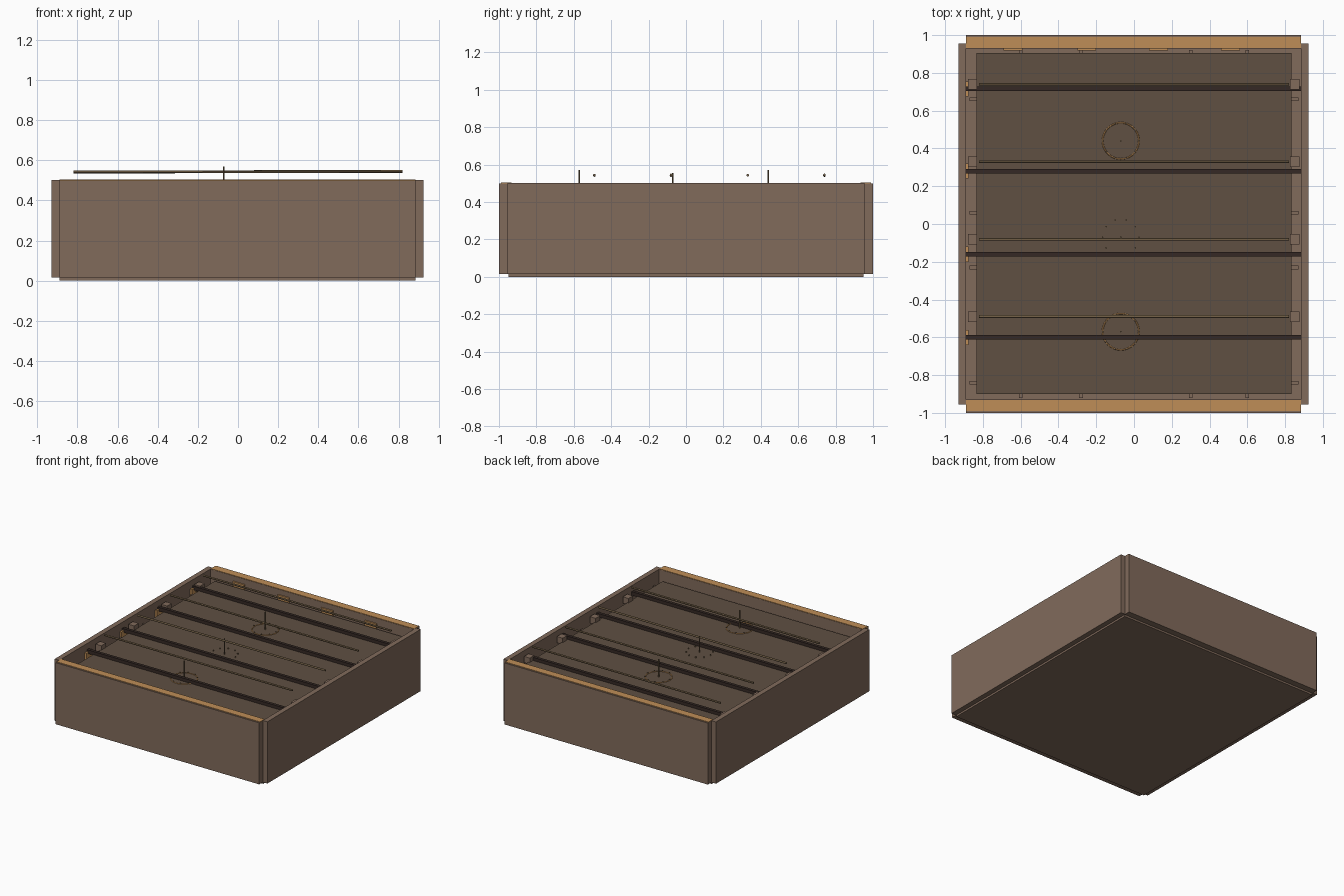
import bpy
import math
import random

if "Cube" in bpy.data.objects:
    bpy.data.objects.remove(bpy.data.objects["Cube"])

random.seed(4)


def material(name, rgb):
    m = bpy.data.materials.new(name)
    m.diffuse_color = (*rgb, 1)
    m.use_nodes = True
    m.node_tree.nodes["Principled BSDF"].inputs["Base Color"].default_value = m.diffuse_color
    return m


WALL = material("brown board", (0.22, 0.145, 0.105))
WOOD = material("cut timber", (0.52, 0.27, 0.095))
DARK = material("dark slat", (0.035, 0.022, 0.018))
SOIL = material("earth", (0.115, 0.08, 0.055))
ROD = material("dull brass", (0.19, 0.13, 0.07))


def box(name, lo, hi, mat):
    bpy.ops.mesh.primitive_cube_add(size=1, location=[(a + b) / 2 for a, b in zip(lo, hi)])
    o = bpy.context.object
    o.name = name
    o.scale = [b - a for a, b in zip(lo, hi)]
    bpy.ops.object.transform_apply(location=False, rotation=False, scale=True)
    o.data.materials.append(mat)
    return o


def rod(name, centre, radius, length, rot, mat):
    bpy.ops.mesh.primitive_cylinder_add(vertices=12, radius=radius, depth=length,
                                        location=centre, rotation=rot)
    o = bpy.context.object
    o.name = name
    o.data.materials.append(mat)
    bpy.ops.object.shade_smooth_by_angle()
    return o


# Base plate and raised inner bed
box("base_plate", (-0.89, -0.95, 0), (0.885, 0.95, 0.015), WALL)
box("bed_panel", (-0.835, -0.9, 0.41), (0.835, 0.905, 0.43), SOIL)

# Outer walls: timber-topped front and back, plain sides
for s, label in ((-1, "front"), (1, "back")):
    ys = sorted((s * 0.93, s * 1.0))
    box(label + "_wall", (-0.89, ys[0], 0.015), (0.885, ys[1], 0.5), WALL)
    ys = sorted((s * 0.932, s * 0.99))
    box(label + "_top_rail", (-0.89, ys[0], 0.49), (0.885, ys[1], 0.504), WOOD)
box("left_wall", (-0.93, -0.955, 0.015), (-0.89, 0.955, 0.502), WALL)
box("right_wall", (0.885, -0.955, 0.015), (0.925, 0.955, 0.502), WALL)

# Hidden joists carrying the bed
for y in (-0.84, -0.23, 0.06, 0.66):
    box("cross_joist", (-0.87, y - 0.01, 0.33), (0.87, y + 0.01, 0.41), WALL)
for x in (-0.6, -0.28, 0.3, 0.6):
    box("long_joist", (x - 0.01, -0.92, 0.25), (x + 0.01, 0.92, 0.33), WALL)

# Dark slats with timber cleats at the left wall
for y in (-0.6, -0.16, 0.28, 0.715):
    box("slat", (-0.89, y - 0.012, 0.425), (0.885, y + 0.012, 0.455), DARK)
    box("side_cleat", (-0.89, y - 0.04, 0.38), (-0.875, y + 0.04, 0.44), WOOD)

# Timber cleats along the back wall
for x in (-0.64, -0.25, 0.13, 0.51):
    box("back_cleat", (x - 0.05, 0.918, 0.39), (x + 0.05, 0.93, 0.46), WOOD)

# Long thin rods over the bed and their end blocks
for y in (-0.49, -0.08, 0.33, 0.74):
    tilt = random.uniform(-0.003, 0.003)
    rod("cross_rod", (0, y, 0.543), 0.007, 1.64, (0, math.pi / 2 + tilt, 0), ROD)
    for x in (-0.855, 0.85):
        box("end_block", (x - 0.025, y - 0.028, 0.415), (x + 0.025, y + 0.028, 0.465), WALL)

# Emitter rings: hoop, centre spike and small studs
for y, top, hoop in ((-0.57, 0.57, True), (-0.07, 0.555, False), (0.44, 0.57, True)):
    rod("spike", (-0.07, y, (0.41 + top) / 2), 0.004, top - 0.41, (0, 0, 0), ROD)
    if hoop:
        bpy.ops.mesh.primitive_torus_add(location=(-0.07, y, 0.43), major_radius=0.096,
                                         minor_radius=0.004, major_segments=40, minor_segments=8)
        ring = bpy.context.object
        ring.name = "ring"
        ring.data.materials.append(WOOD)
        bpy.ops.object.shade_smooth_by_angle()
    for i in range(10):
        a = i * math.tau / 10
        rod("stud", (-0.07 + 0.096 * math.cos(a), y + 0.096 * math.sin(a), 0.433),
            0.004, 0.012, (0, 0, 0), ROD)
